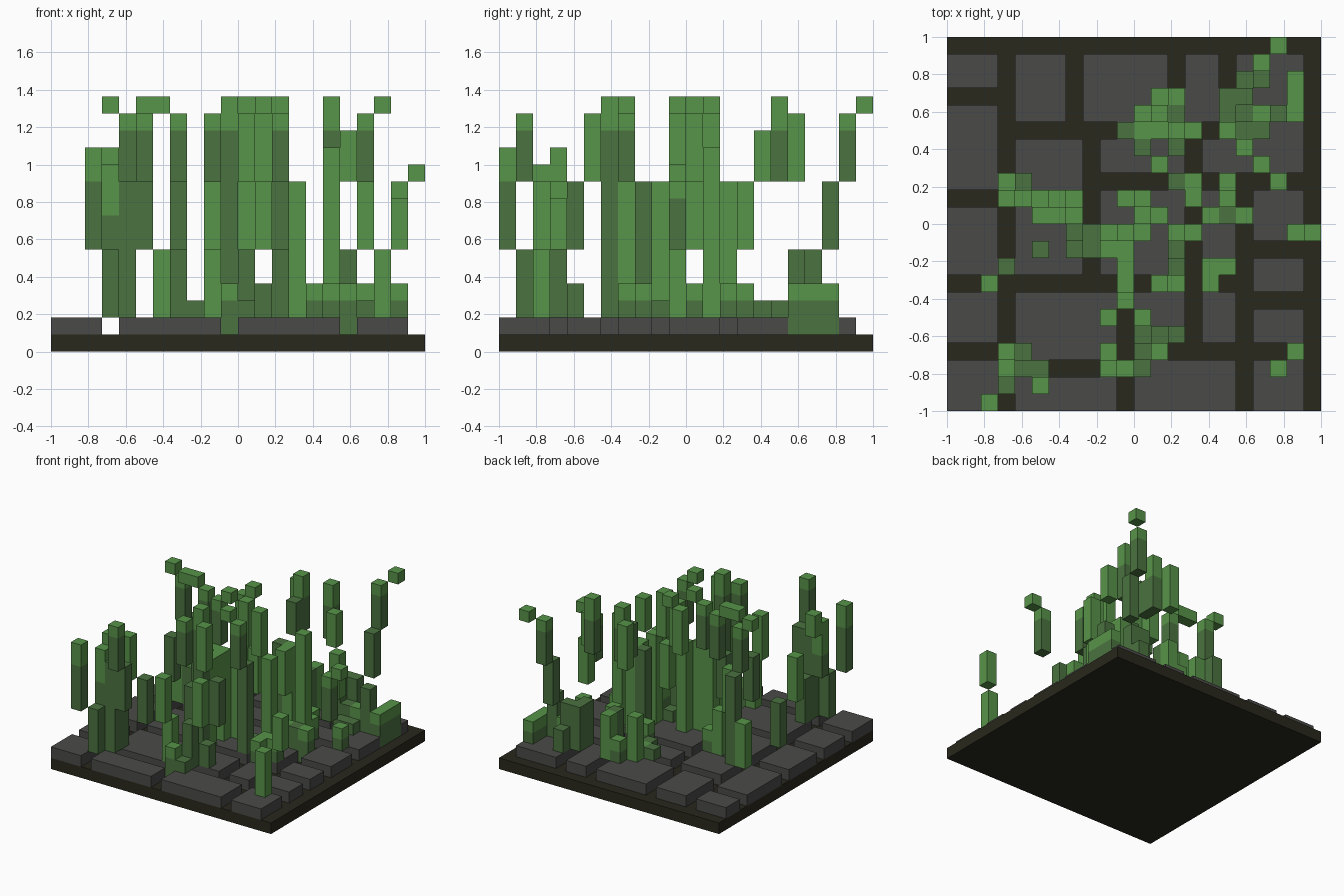
import bpy
import bmesh

if "Cube" in bpy.data.objects:
    bpy.data.objects.remove(bpy.data.objects["Cube"], do_unlink=True)

N = 22            # cells along each side
U = 2 / N         # size of one cell


def material(name, r, g, b):
    m = bpy.data.materials.new(name)
    m.use_nodes = True
    m.diffuse_color = (r, g, b, 1)
    m.node_tree.nodes["Principled BSDF"].inputs["Base Color"].default_value = (r, g, b, 1)
    return m


SOIL = material("dark_soil", .022, .021, .012)
STONE = material("grey_stone", .068, .068, .066)
LIGHT = material("light_green", .097, .295, .067)
DARK = material("dark_green", .07, .17, .051)


def box(bm, c0, c1, r0, r1, z0, z1):
    """Box over cells c0..c1, rows r0..r1 (counted from the back), heights z0 to z1."""
    x0, x1 = c0 * U - 1, (c1 + 1) * U - 1
    y0, y1 = 1 - (r1 + 1) * U, 1 - r0 * U
    for v in bmesh.ops.create_cube(bm, size=1)["verts"]:
        v.co.x = x1 if v.co.x > 0 else x0
        v.co.y = y1 if v.co.y > 0 else y0
        v.co.z = (z1 if v.co.z > 0 else z0) * U


def finish(bm, name, mat):
    me = bpy.data.meshes.new(name)
    bm.to_mesh(me)
    bm.free()
    me.materials.append(mat)
    bpy.context.collection.objects.link(bpy.data.objects.new(name, me))


# Ground slab
bm = bmesh.new()
box(bm, 0, N - 1, 0, N - 1, 0, 1)
finish(bm, "ground_slab", SOIL)

# Paving stones: first column, last column, first row, last row
STONES = [
    (0, 2, 1, 2), (4, 6, 1, 4), (8, 12, 1, 4), (14, 15, 1, 4),
    (17, 19, 1, 7), (20, 20, 1, 1), (20, 20, 5, 7),
    (0, 2, 4, 8), (4, 7, 6, 8), (9, 13, 6, 7), (15, 16, 6, 7),
    (0, 2, 10, 13), (4, 7, 10, 13), (9, 13, 9, 13), (15, 16, 9, 13), (18, 20, 9, 11),
    (18, 20, 13, 14), (0, 2, 15, 17), (4, 9, 15, 18), (11, 13, 15, 17), (15, 16, 15, 17),
    (18, 20, 16, 17), (0, 2, 19, 21), (4, 9, 20, 21), (11, 16, 19, 21), (18, 20, 19, 21),
]
bm = bmesh.new()
for stone in STONES:
    box(bm, *stone, 1, 2)
finish(bm, "paving_stones", STONE)

# Grass blade segments: bottom and top height for each kind
KINDS = dict(a=(2, 3), b=(2, 4), c=(2, 6), d=(2, 10), f=(2, 15), g=(6, 10), h=(10, 14),
             i=(14, 15), j=(10, 12), k=(10, 11), l=(10, 13), m=(1, 4), o=(6, 10),
             p=(6, 11), q=(10, 14), r=(10, 15), s=(2, 12), t=(6, 9), x=(6, 12))
# Kinds with a dark lower part and a light tip
SPLIT = dict(B=3, F=13, H=13, M=3, O=9, P=8, R=13, X=10)
# Plan of the grass from back to front; capitals are light, small letters dark
PLAN = [
    "...................I..",
    "..................H...",
    ".................bg.M.",
    "............BC..cc..M.",
    "...........CQc..cbBcM.",
    "..........aAARA.Raa...",
    "...........a.l...L....",
    "............B.....G...",
    "...Cd........dD.B..B..",
    "...IHGCB..QI..G.S.....",
    ".....IIH...QG..BbM....",
    ".......gaHID.QD.....OK",
    ".....g.caDD..a........",
    "...c......G..d.BB.....",
    "..G.......D.IH.B......",
    "..........F...........",
    ".........H.Q..........",
    "...........abg........",
    "...Jc....C.cG.......T.",
    "...Pdg...GMa.......C..",
    "...c.H................",
    "..X...................",
]
light, dark = bmesh.new(), bmesh.new()
for row, line in enumerate(PLAN):
    for col, ch in enumerate(line):
        if ch == ".":
            continue
        low, top = KINDS[ch.lower()]
        cell = (col, col, row, row)
        if ch in SPLIT:
            box(dark, *cell, low, SPLIT[ch])
            low = SPLIT[ch]
        box(light if ch.isupper() else dark, *cell, low, top)
finish(light, "light_grass_blades", LIGHT)
finish(dark, "dark_grass_blades", DARK)
